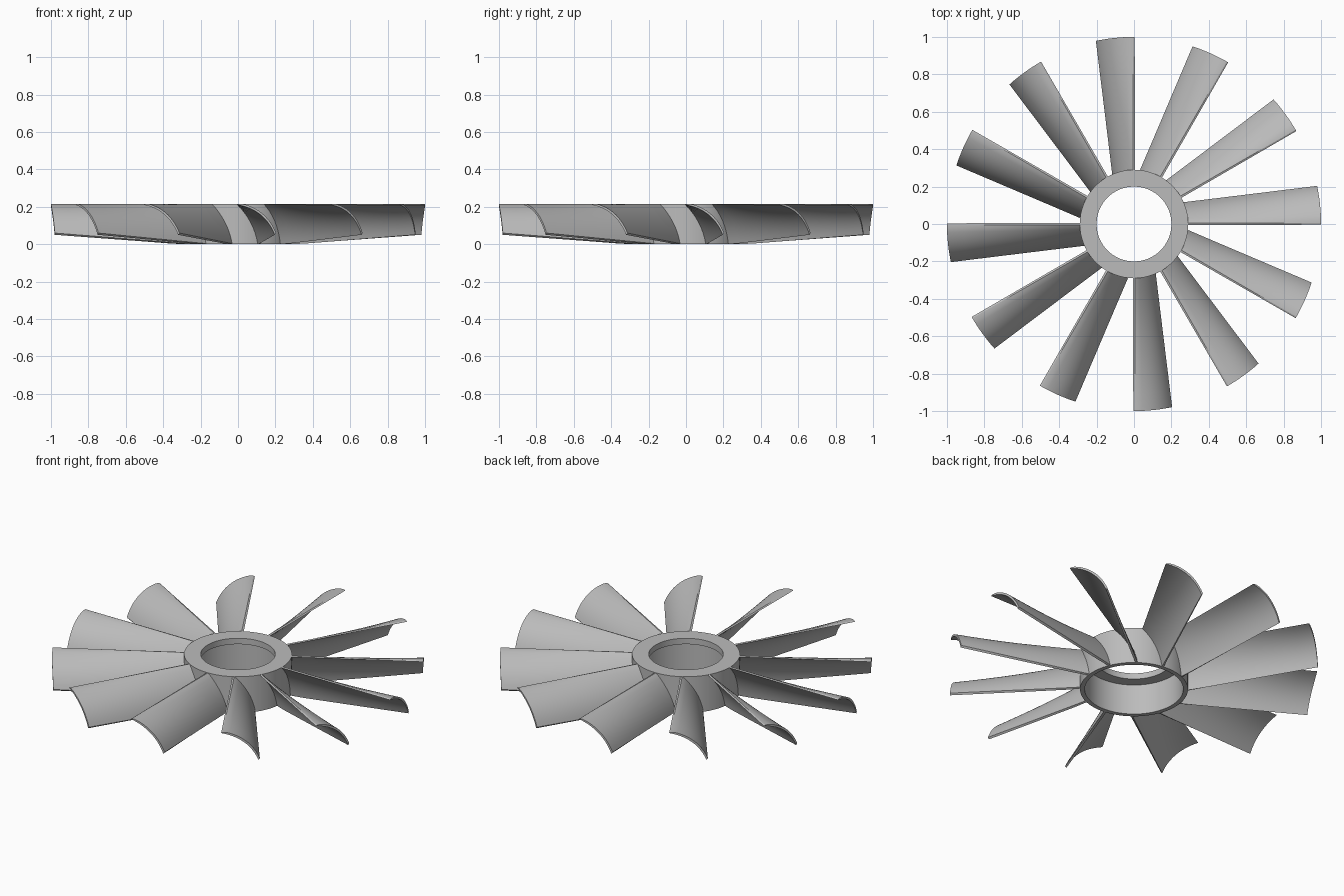
import bpy, bmesh, math
from mathutils import Matrix, Vector

if "Cube" in bpy.data.objects:
    bpy.data.objects.remove(bpy.data.objects["Cube"])

HEIGHT = 0.215
BLADES = 12
THICK = 0.012

grey = bpy.data.materials.new("plain grey")
grey.use_nodes = True
grey.diffuse_color = (0.5, 0.5, 0.5, 1)
grey.node_tree.nodes["Principled BSDF"].inputs["Base Color"].default_value = (0.5, 0.5, 0.5, 1)


def finish(name, bm):
    bmesh.ops.recalc_face_normals(bm, faces=bm.faces)
    mesh = bpy.data.meshes.new(name)
    bm.to_mesh(mesh)
    bm.free()
    mesh.materials.append(grey)
    obj = bpy.data.objects.new(name, mesh)
    bpy.context.collection.objects.link(obj)
    bpy.ops.object.select_all(action='DESELECT')
    obj.select_set(True)
    bpy.context.view_layer.objects.active = obj
    bpy.ops.object.shade_smooth_by_angle(angle=math.radians(30))
    return obj


def make_hub():
    # Cup-shaped ring: thin outer wall with a bored plate on top
    profile = [(0.29, 0), (0.29, HEIGHT), (0.2, HEIGHT),
               (0.2, HEIGHT - 0.035), (0.265, HEIGHT - 0.035), (0.265, 0)]
    bm = bmesh.new()
    steps = 96
    rings = []
    for i in range(steps):
        a = math.tau * i / steps
        rings.append([bm.verts.new((r * math.cos(a), r * math.sin(a), z)) for r, z in profile])
    n = len(profile)
    for i in range(steps):
        p, q = rings[i], rings[(i + 1) % steps]
        for j in range(n):
            k = (j + 1) % n
            bm.faces.new((p[j], q[j], q[k], p[k]))
    return finish("hub", bm)


def section(t, radius, count=14):
    # Curved cross-section loop, from the root (t = 0) to the tip (t = 1)
    top = Vector((0, HEIGHT))
    low = Vector((0.11 + 0.09 * t, 0.055 * t))
    chord = low - top
    normal = Vector((-chord.y, chord.x)).normalized()
    bulge = 0.02 + 0.016 * t
    loop = []
    for side in (0.5, -0.5):
        row = []
        for i in range(count + 1):
            u = i / count
            p = top + chord * u + normal * (4 * bulge * u * (1 - u) + side * THICK)
            y, z = p.x, min(HEIGHT, max(0, p.y))
            row.append((math.sqrt(radius ** 2 - y ** 2), y, z))
        loop += row if side > 0 else row[::-1]
    return loop


def make_blade(index):
    bm = bmesh.new()
    rows = []
    spans = 8
    for s in range(spans + 1):
        t = s / spans
        rows.append([bm.verts.new(p) for p in section(t, 0.28 + 0.72 * t)])
    n = len(rows[0])
    for p, q in zip(rows, rows[1:]):
        for j in range(n):
            k = (j + 1) % n
            bm.faces.new((p[j], p[k], q[k], q[j]))
    # End caps as strips between the two sides
    for row in (rows[0], rows[-1]):
        for j in range(n // 2 - 1):
            bm.faces.new((row[j], row[j + 1], row[n - 2 - j], row[n - 1 - j]))
    turn = Matrix.Rotation(math.tau * index / BLADES, 4, 'Z')
    bmesh.ops.transform(bm, matrix=turn, verts=bm.verts)
    return finish(f"blade_{index + 1}", bm)


make_hub()
for b in range(BLADES):
    make_blade(b)
